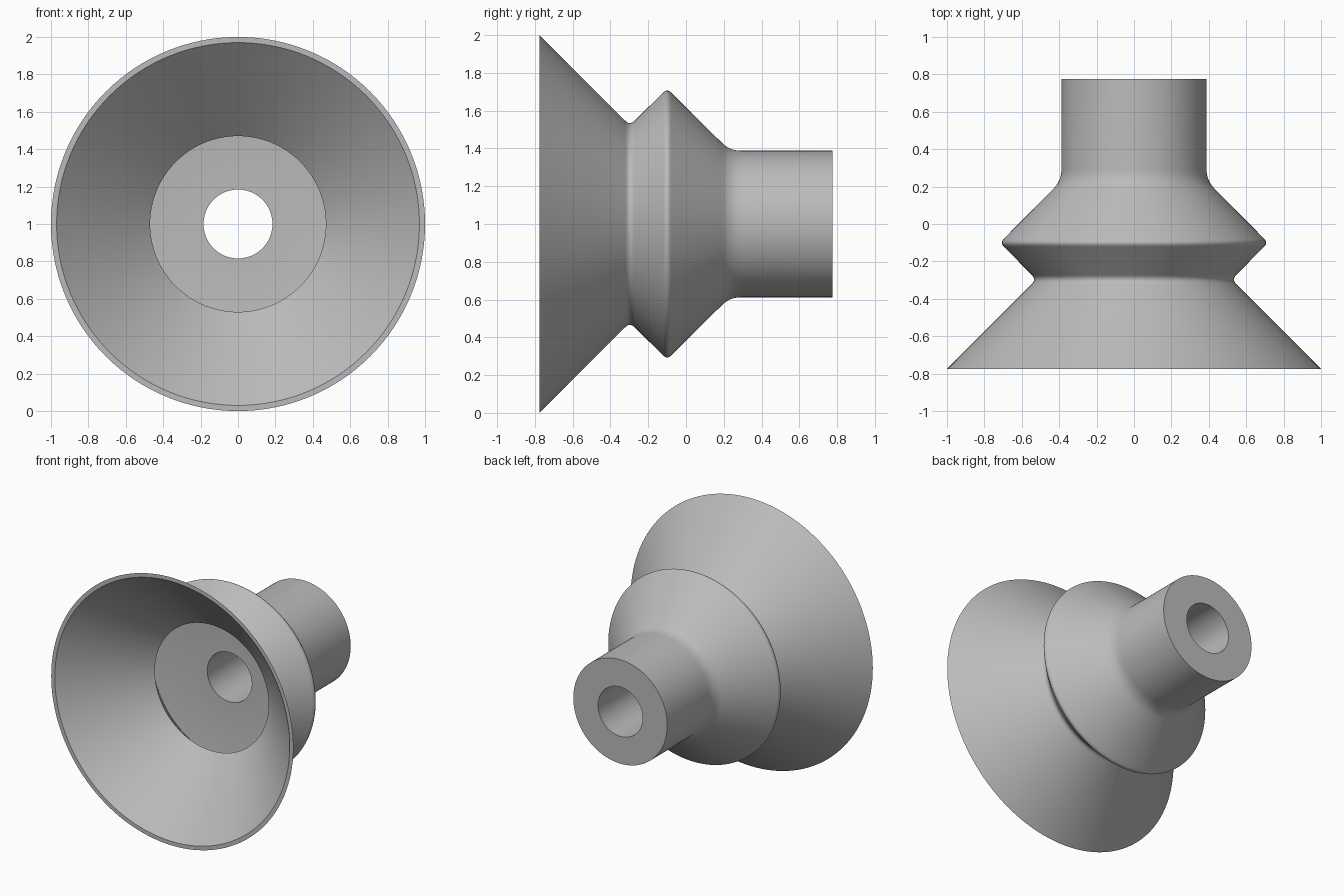
import bpy, bmesh, math
from mathutils import Matrix, Vector

cube = bpy.data.objects.get("Cube")
if cube:
    bpy.data.objects.remove(cube, do_unlink=True)

SEGMENTS = 128
AXIS_HEIGHT = 1.0

# Grey rubber
rubber = bpy.data.materials.new("grey_rubber")
rubber.use_nodes = True
colour = (0.5, 0.5, 0.5, 1.0)
rubber.diffuse_color = colour
rubber.node_tree.nodes["Principled BSDF"].inputs["Base Color"].default_value = colour


def rounded_profile(corners, steps=6):
    """Corners are (radius, y, rounding length); rounded ones become short arcs."""
    points = []
    count = len(corners)
    for i, (r, y, size) in enumerate(corners):
        p = Vector((r, y))
        if not size:
            points.append(p)
            continue
        a = p + (Vector(corners[i - 1][:2]) - p).normalized() * size
        b = p + (Vector(corners[(i + 1) % count][:2]) - p).normalized() * size
        for k in range(steps + 1):
            t = k / steps
            points.append(a * (1 - t) ** 2 + p * 2 * t * (1 - t) + b * t * t)
    return points


def lathe(name, profile):
    """Revolve a closed profile about the y axis."""
    bm = bmesh.new()
    verts = [bm.verts.new((p.x, p.y, 0)) for p in profile]
    edges = [bm.edges.new((v, verts[i - 1])) for i, v in enumerate(verts)]
    bmesh.ops.spin(bm, geom=verts + edges, cent=(0, 0, 0), axis=(0, 1, 0),
                   angle=math.tau, steps=SEGMENTS, use_merge=True)
    bmesh.ops.remove_doubles(bm, verts=bm.verts, dist=0.0001)
    bmesh.ops.recalc_face_normals(bm, faces=bm.faces)
    bm.transform(Matrix.Translation((0, 0, AXIS_HEIGHT)))
    mesh = bpy.data.meshes.new(name)
    bm.to_mesh(mesh)
    bm.free()
    mesh.materials.append(rubber)
    obj = bpy.data.objects.new(name, mesh)
    bpy.context.collection.objects.link(obj)
    return obj


# Outside: lip, groove, bellows ridge, shoulder, neck
outside = [
    (1.0, -0.775, 0),
    (0.522, -0.297, 0.035),
    (0.717, -0.10, 0.03),
    (0.388, 0.232, 0.06),
    (0.388, 0.775, 0),
]
# Inside: through bore, shallow dished wall, bellows pocket, flared cup
inside = [
    (0.184, 0.775, 0),
    (0.184, -0.10, 0),
    (0.375, -0.10, 0),
    (0.62, -0.125, 0),
    (0.47, -0.31, 0),
    (0.97, -0.775, 0),
]
cup = lathe("suction_cup", rounded_profile(outside + inside))

# Smooth shading with crisp rims
bpy.ops.object.select_all(action="DESELECT")
cup.select_set(True)
bpy.context.view_layer.objects.active = cup
bpy.ops.object.shade_smooth_by_angle(angle=math.radians(30))
